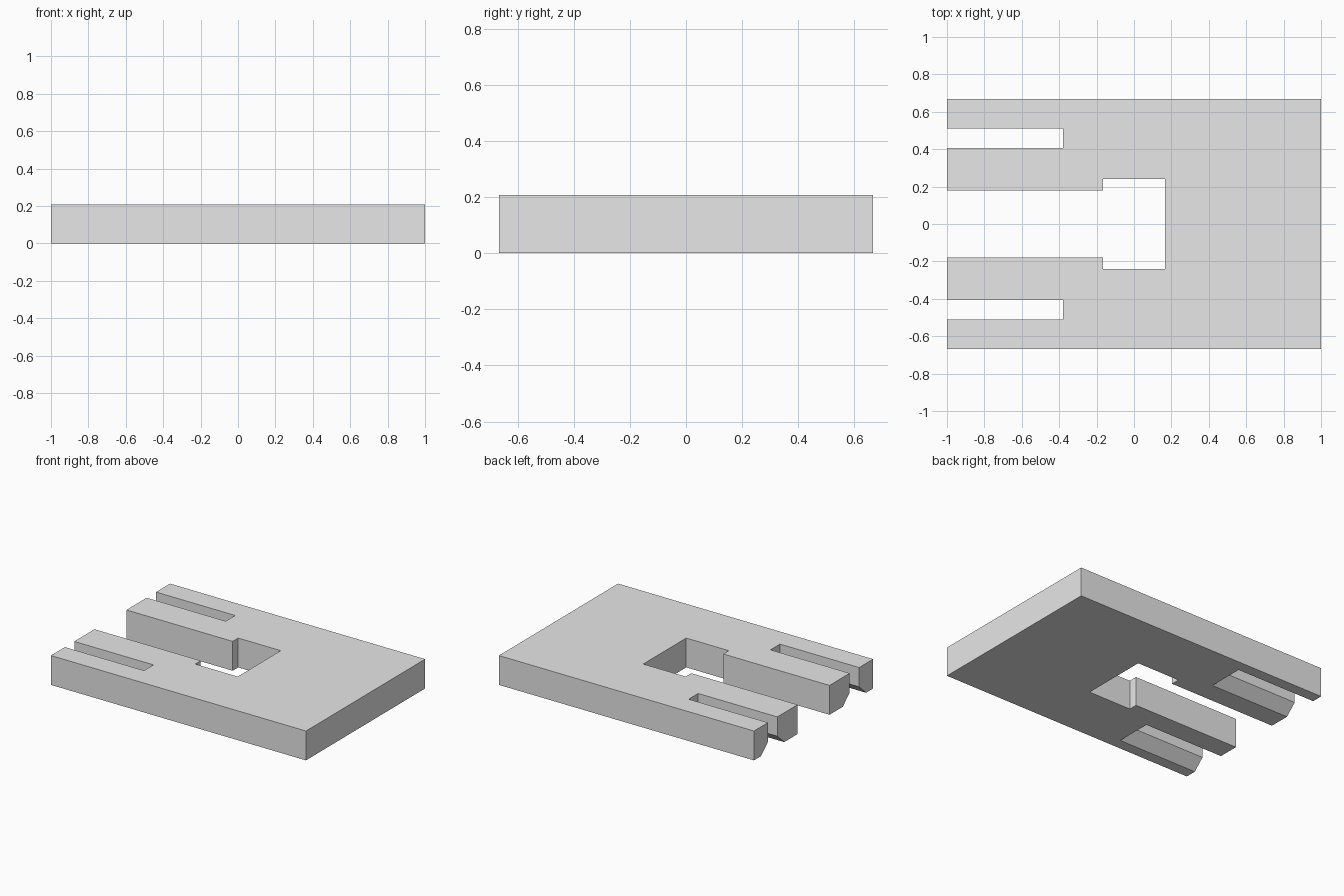
import bpy
import bmesh
from mathutils import Vector

if "Cube" in bpy.data.objects:
    bpy.data.objects.remove(bpy.data.objects["Cube"])

HEIGHT = 0.208
HALF_DEPTH = 0.667

grey = bpy.data.materials.new("plain_grey")
grey.diffuse_color = (0.8, 0.8, 0.8, 1.0)
grey.use_nodes = True
grey.node_tree.nodes["Principled BSDF"].inputs["Base Color"].default_value = grey.diffuse_color


def prism(name, profile, direction):
    """Extrude a closed 3D outline along a direction into a solid."""
    bm = bmesh.new()
    face = bm.faces.new([bm.verts.new(p) for p in profile])
    result = bmesh.ops.extrude_face_region(bm, geom=[face])
    moved = [g for g in result["geom"] if isinstance(g, bmesh.types.BMVert)]
    bmesh.ops.translate(bm, verts=moved, vec=Vector(direction))
    bmesh.ops.recalc_face_normals(bm, faces=bm.faces)
    mesh = bpy.data.meshes.new(name)
    bm.to_mesh(mesh)
    bm.free()
    mesh.materials.append(grey)
    obj = bpy.data.objects.new(name, mesh)
    bpy.context.collection.objects.link(obj)
    return obj


# Slab outline with the stepped central opening, mirrored across y = 0
half = [(1.0, HALF_DEPTH), (-1.0, HALF_DEPTH), (-1.0, 0.179),
        (-0.167, 0.179), (-0.167, 0.241), (0.167, 0.241)]
outline = half + [(x, -y) for x, y in reversed(half)]
slab = prism("slotted_slab", [(x, y, 0) for x, y in outline], (0, 0, HEIGHT))

# Side slots: straight at the top, flaring out towards the underside
CENTRE, TOP, BOTTOM, FLARE, OVER = 0.458, 0.053, 0.130, 0.071, 0.05
slope = (BOTTOM - TOP) / FLARE
right = [(BOTTOM + slope * OVER, -OVER), (TOP, FLARE), (TOP, HEIGHT + OVER)]
section = right + [(-y, z) for y, z in reversed(right)]

for side in (-1, 1):
    cutter = prism("slot_cutter",
                   [(-1.1, side * CENTRE + y, z) for y, z in section],
                   (1.1 - 0.379, 0, 0))
    cutter.hide_render = True
    cut = slab.modifiers.new("slot", "BOOLEAN")
    cut.operation = "DIFFERENCE"
    cut.solver = "EXACT"
    cut.object = cutter
    bpy.context.view_layer.objects.active = slab
    bpy.ops.object.modifier_apply(modifier=cut.name)
    bpy.data.objects.remove(cutter)
